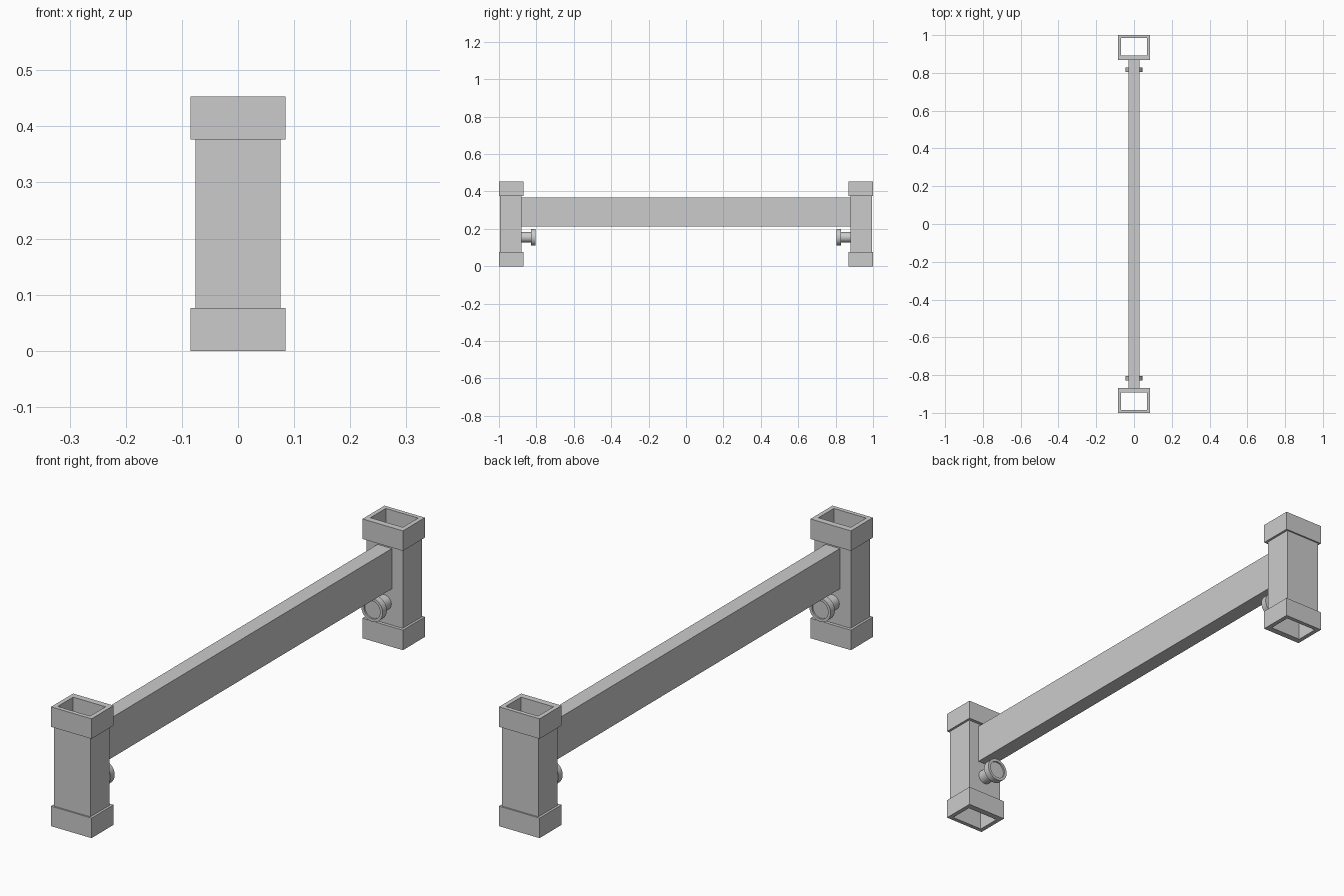
import bpy, bmesh, math

if "Cube" in bpy.data.objects:
    bpy.data.objects.remove(bpy.data.objects["Cube"])


def finish(bm, name):
    bmesh.ops.recalc_face_normals(bm, faces=bm.faces)
    me = bpy.data.meshes.new(name)
    bm.to_mesh(me)
    bm.free()
    ob = bpy.data.objects.new(name, me)
    bpy.context.collection.objects.link(ob)
    return ob


def rect(hx, y0, y1):
    return [(-hx, y0), (hx, y0), (hx, y1), (-hx, y1)]


def post(name, s):
    # square tube with thicker collars at both ends, open through
    inner = rect(0.068, 0.892, 0.984)
    collar = rect(0.085, 0.868, 1.0)
    body = rect(0.076, 0.88, 0.994)
    loops = [(collar, 0), (collar, 0.076), (body, 0.076), (body, 0.377),
             (collar, 0.377), (collar, 0.453), (inner, 0.453), (inner, 0)]
    bm = bmesh.new()
    rings = [[bm.verts.new((x, s * y, z)) for x, y in pts] for pts, z in loops]
    for a, b in zip(rings, rings[1:] + rings[:1]):
        for i in range(4):
            j = (i + 1) % 4
            bm.faces.new((a[i], a[j], b[j], b[i]))
    return finish(bm, name)


def peg(name, s, n=32):
    # turned peg: shaft, wide head and shallow recess in the head face
    prof = [(0.028, 0.88), (0.028, 0.829), (0.045, 0.829), (0.045, 0.804),
            (0.034, 0.804), (0.034, 0.81)]
    bm = bmesh.new()
    rings = []
    for r, y in prof:
        rings.append([bm.verts.new((r * math.cos(2 * math.pi * i / n), s * y,
                                    0.155 + r * math.sin(2 * math.pi * i / n)))
                      for i in range(n)])
    for a, b in zip(rings, rings[1:]):
        for i in range(n):
            j = (i + 1) % n
            bm.faces.new((a[i], a[j], b[j], b[i]))
    bm.faces.new(rings[0])
    bm.faces.new(rings[-1])
    ob = finish(bm, name)
    bpy.ops.object.select_all(action='DESELECT')
    ob.select_set(True)
    bpy.context.view_layer.objects.active = ob
    bpy.ops.object.shade_smooth_by_angle(angle=math.radians(35))
    return ob


for side, s in (("front", -1), ("back", 1)):
    post(side + "_post", s)
    peg(side + "_peg", s)

# cross beam between the posts
bm = bmesh.new()
bmesh.ops.create_cube(bm, size=1)
for v in bm.verts:
    v.co = (v.co.x * 0.06, v.co.y * 1.76, 0.29 + v.co.z * 0.153)
finish(bm, "cross_beam")
